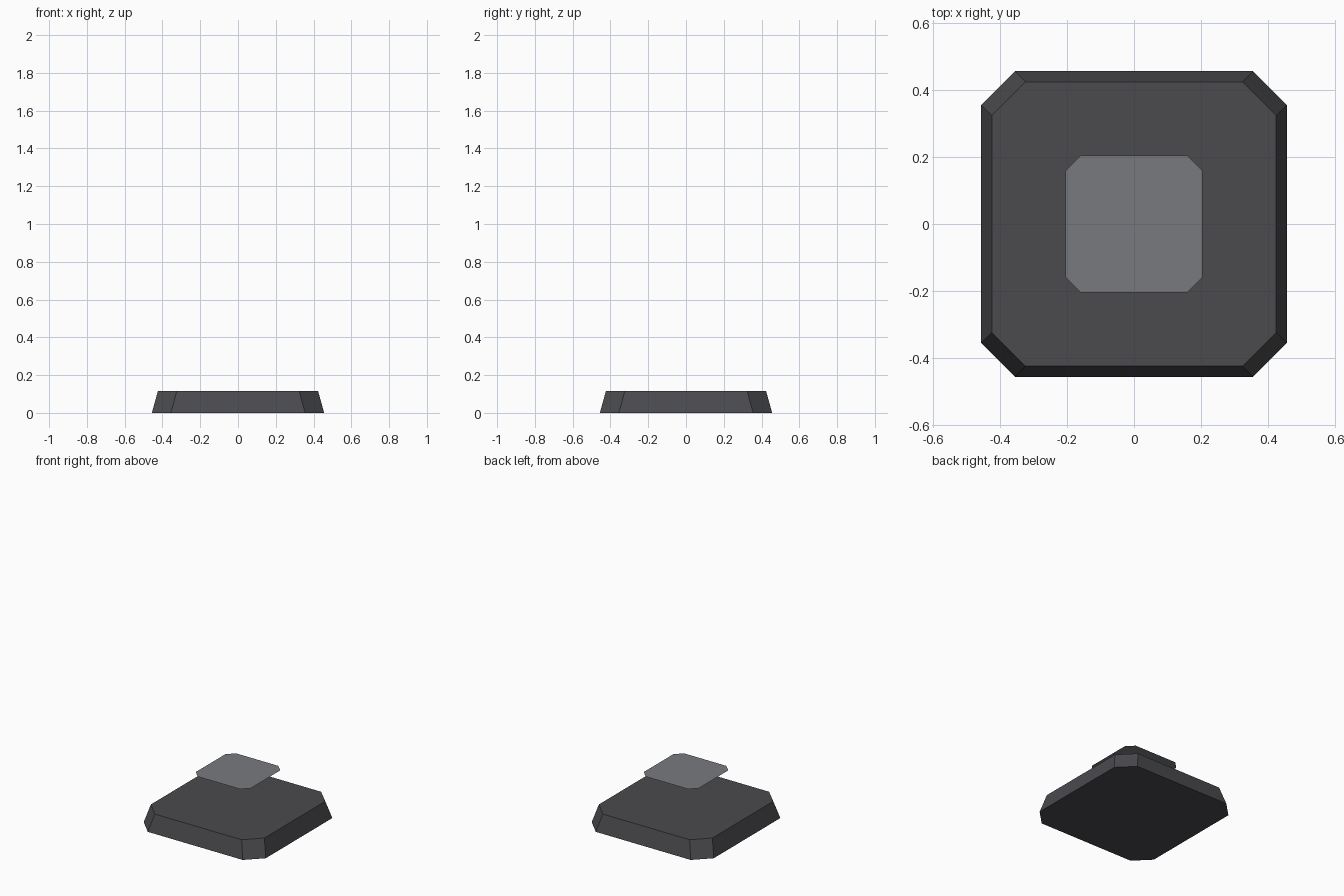
import bpy
import bmesh

if "Cube" in bpy.data.objects:
    bpy.data.objects.remove(bpy.data.objects["Cube"])


def material(name, rgb):
    mat = bpy.data.materials.new(name)
    mat.diffuse_color = (*rgb, 1.0)
    mat.use_nodes = True
    mat.node_tree.nodes["Principled BSDF"].inputs["Base Color"].default_value = mat.diffuse_color
    return mat


def octagon(half, flat, z):
    """Square of half-width `half` with corners cut where the straight side ends at `flat`."""
    quarter = [(half, -flat), (half, flat)]
    points = []
    for _ in range(4):
        points += [(x, y, z) for x, y in quarter]
        quarter = [(-y, x) for x, y in quarter]
    return points


def build(name, rings, mat):
    """Stack octagon rings: one ring gives a thin sheet, several give a closed solid."""
    bm = bmesh.new()
    loops = [[bm.verts.new(p) for p in octagon(*ring)] for ring in rings]
    for low, high in zip(loops, loops[1:]):
        for i in range(8):
            j = (i + 1) % 8
            bm.faces.new((low[i], low[j], high[j], high[i]))
    bm.faces.new(loops[-1])
    if len(loops) > 1:
        bm.faces.new(loops[0][::-1])
    mesh = bpy.data.meshes.new(name)
    bm.to_mesh(mesh)
    bm.free()
    mesh.materials.append(mat)
    obj = bpy.data.objects.new(name, mesh)
    bpy.context.collection.objects.link(obj)
    return obj


charcoal = material("charcoal", (0.069, 0.067, 0.075))
pale_grey = material("pale grey", (0.185, 0.195, 0.207))

# Tapered pedestal with clipped corners
build("base", [(0.456, 0.355, 0.0), (0.424, 0.324, 0.116)], charcoal)

# Thin sheet hovering above the pedestal
build("floating_plate", [(0.205, 0.158, 0.33)], pale_grey)
